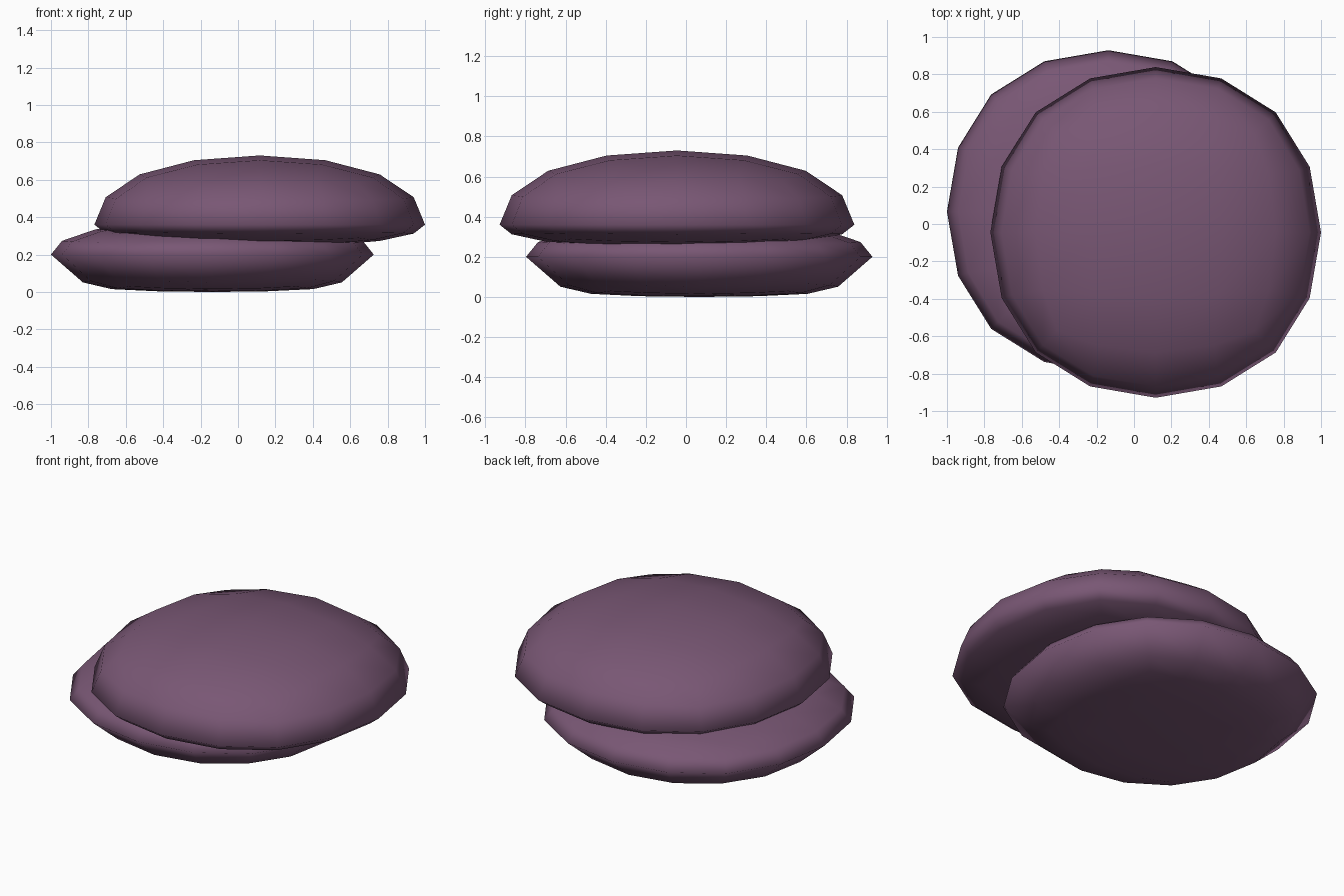
import bpy

if "Cube" in bpy.data.objects:
    bpy.data.objects.remove(bpy.data.objects["Cube"])

mat = bpy.data.materials.new("plum")
mat.diffuse_color = (0.19, 0.095, 0.175, 1)
mat.use_nodes = True
mat.node_tree.nodes["Principled BSDF"].inputs["Base Color"].default_value = mat.diffuse_color


def interp(table, f):
    """Piecewise-linear lookup: rows are (fraction, height, width scale)."""
    for a, b in zip(table, table[1:]):
        if f <= b[0]:
            t = (f - a[0]) / (b[0] - a[0])
            return a[1] + t * (b[1] - a[1]), a[2] + t * (b[2] - a[2])
    return table[-1][1], table[-1][2]


def cushion(name, centre, radius, upper, lower):
    # rounded cube, then squashed differently above and below its rim
    bpy.ops.mesh.primitive_cube_add(size=2)
    ob = bpy.context.object
    ob.name = name
    sub = ob.modifiers.new("round", 'SUBSURF')
    sub.levels = sub.render_levels = 2
    bpy.ops.object.modifier_apply(modifier=sub.name)
    top = max(v.co.z for v in ob.data.vertices)
    for v in ob.data.vertices:
        n = v.co / top
        h, w = interp(upper if n.z >= 0 else lower, min(1, abs(n.z)))
        v.co = (n.x * radius * w + centre[0], n.y * radius * w + centre[1],
                centre[2] + (h if n.z >= 0 else -h))
    ob.data.materials.append(mat)
    bpy.ops.object.shade_smooth()
    return ob


# lower cushion: shallow top, flattened and narrowed base
cushion("lower_cushion", (-0.137, 0.066, 0.20), 0.863,
        [(0, 0, 1), (1, 0.185, 1)],
        [(0, 0, 1), (0.4, 0.15, 0.86), (0.73, 0.185, 0.86), (1, 0.20, 0.86)])

# upper cushion: domed top, shallow underside
cushion("upper_cushion", (0.116, -0.045, 0.36), 0.884,
        [(0, 0, 1), (1, 0.37, 1)],
        [(0, 0, 1), (1, 0.12, 1)])
